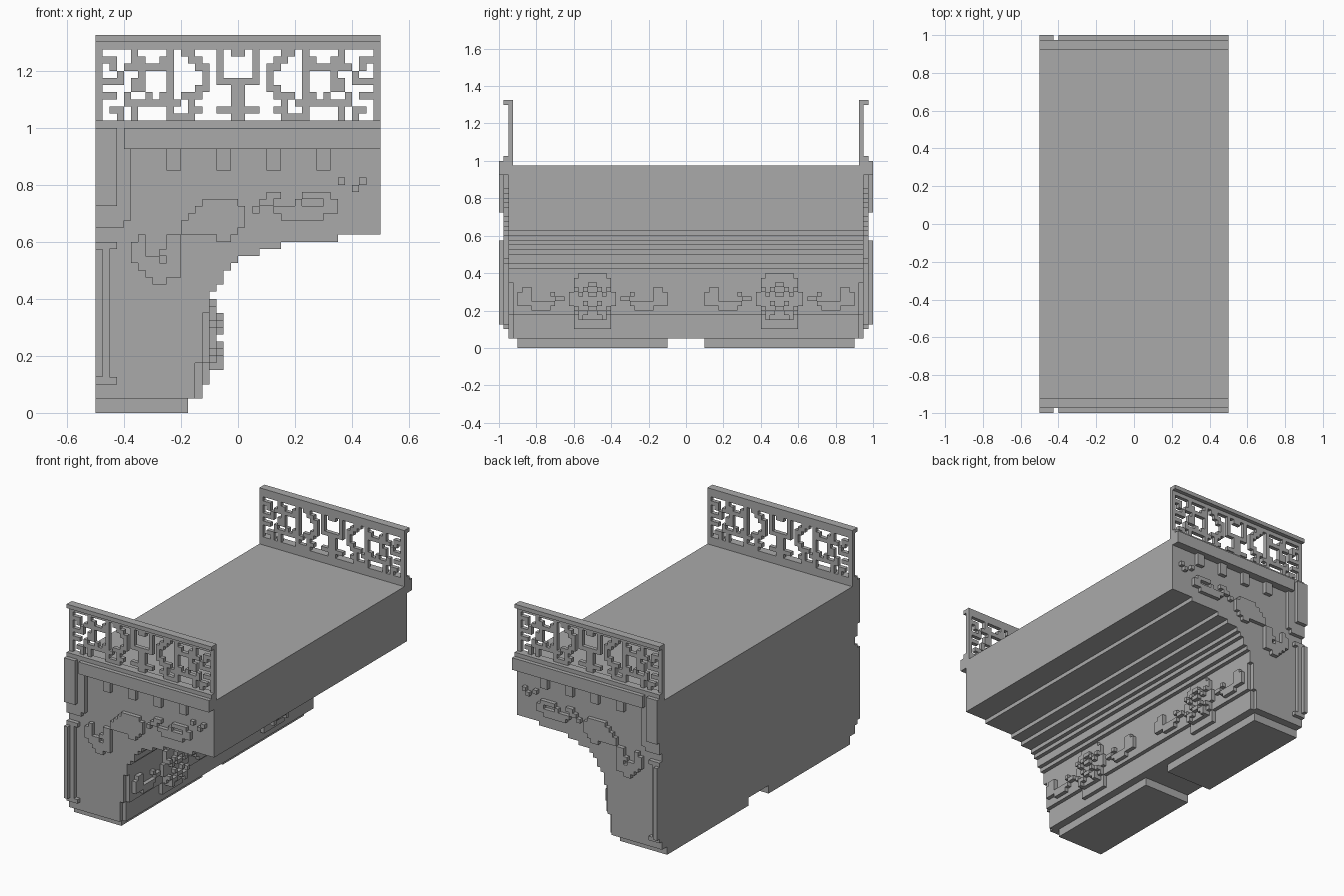
import bpy
import bmesh

cube = bpy.data.objects.get("Cube")
if cube:
    bpy.data.objects.remove(cube, do_unlink=True)

U = 0.025  # block size of the whole model

stone = bpy.data.materials.new("grey stone")
stone.use_nodes = True
GREY = (0.4, 0.4, 0.4, 1)
stone.diffuse_color = GREY
stone.node_tree.nodes["Principled BSDF"].inputs["Base Color"].default_value = GREY


def finish(name, bm):
    bmesh.ops.remove_doubles(bm, verts=bm.verts, dist=0.001)
    bmesh.ops.dissolve_limit(bm, angle_limit=0.01, verts=bm.verts, edges=bm.edges)
    bmesh.ops.recalc_face_normals(bm, faces=bm.faces)
    mesh = bpy.data.meshes.new(name)
    bm.to_mesh(mesh)
    bm.free()
    mesh.materials.append(stone)
    obj = bpy.data.objects.new(name, mesh)
    bpy.context.collection.objects.link(obj)
    return obj


def box(name, x0, x1, y0, y1, z0, z1):
    bm = bmesh.new()
    bmesh.ops.create_cube(bm, size=1)
    for v in bm.verts:
        v.co.x = x0 if v.co.x < 0 else x1
        v.co.y = y0 if v.co.y < 0 else y1
        v.co.z = z0 if v.co.z < 0 else z1
    return finish(name, bm)


def both_ends(name, x0, x1, y0, y1, z0, z1):
    """The same box on the front and back ends."""
    box("front_" + name, x0, x1, -y1, -y0, z0, z1)
    box("back_" + name, x0, x1, y0, y1, z0, z1)


def relief(name, rows, place):
    """Blocks one cell deep from a text map; place(u, d, v) gives the position."""
    cells = {(c, -r - 1) for r, row in enumerate(rows)
             for c, ch in enumerate(row) if ch == "#"}
    bm = bmesh.new()

    def quad(*pts):
        bm.faces.new([bm.verts.new(place(*p)) for p in pts])

    for c, r in cells:
        e, t = c + 1, r + 1
        for d in (0, 1):
            quad((c, d, r), (e, d, r), (e, d, t), (c, d, t))
        for dc, u in ((-1, c), (1, e)):
            if (c + dc, r) not in cells:
                quad((u, 0, r), (u, 1, r), (u, 1, t), (u, 0, t))
        for dr, v in ((-1, r), (1, t)):
            if (c, r + dr) not in cells:
                quad((c, 0, v), (e, 0, v), (e, 1, v), (c, 1, v))
    return finish(name, bm)


def end_relief(name, rows, x, y, z):
    for label, s in (("front_", -1), ("back_", 1)):
        relief(label + name, rows,
               lambda u, d, v: (x + u * U, s * (y + d * U), z + v * U))


def pier_relief(name, half_rows, x, z):
    rows = [r[::-1] + r for r in half_rows]
    mid = len(half_rows[0])
    for label, yc in (("front_", -0.5), ("back_", 0.5)):
        relief(label + name, rows,
               lambda u, d, v: (x + d * U, yc + (u - mid) * U, z + v * U))


# Stepped half-arch body: pairs of (right edge, top of that step)
ARCH = [(-0.1, 0.425), (-0.075, 0.45), (-0.05, 0.5), (-0.025, 0.525),
        (0, 0.55), (0.05, 0.55), (0.075, 0.575), (0.15, 0.6), (0.35, 0.625)]


def arch_slab(name, foot, y0, y1, top):
    pts = [(-0.5, 0.05)]
    z = 0.05
    for x, step in foot + ARCH:
        pts += [(x, z), (x, step)]
        z = step
    pts += [(0.5, z), (0.5, top), (-0.5, top)]
    bm = bmesh.new()
    face = bm.faces.new([bm.verts.new((x, y0, h)) for x, h in pts])
    ext = bmesh.ops.extrude_face_region(bm, geom=[face])
    for v in ext["geom"]:
        if isinstance(v, bmesh.types.BMVert):
            v.co.y = y1
    finish(name, bm)


arch_slab("bridge_body", [(-0.125, 0.175), (-0.1, 0.35)], -0.925, 0.925, 0.975)
for label, a, b in (("front", -0.95, -0.925), ("back", 0.925, 0.95)):
    arch_slab(label + "_side_wall", [(-0.15, 0.175), (-0.125, 0.35)], a, b, 1.0)

# Two feet
for label, a, b in (("front", -0.9, -0.1), ("back", 0.1, 0.9)):
    box(label + "_foot", -0.5, -0.175, a, b, 0, 0.05)

# Cornice, teeth and corner pilasters
both_ends("cornice", -0.4, 0.5, 0.95, 1.0, 0.925, 1.0)
both_ends("upper_pilaster_back", -0.5, -0.375, 0.95, 0.975, 0.675, 1.0)
both_ends("upper_pilaster_foot", -0.5, -0.4, 0.95, 0.975, 0.65, 0.675)
both_ends("upper_pilaster", -0.5, -0.425, 0.975, 1.0, 0.725, 1.0)
both_ends("lower_pilaster_back", -0.5, -0.45, 0.95, 0.975, 0.125, 0.575)
both_ends("lower_pilaster", -0.5, -0.475, 0.975, 1.0, 0.125, 0.575)
both_ends("lower_pilaster_cap", -0.5, -0.425, 0.95, 0.975, 0.575, 0.6)
both_ends("lower_pilaster_base", -0.5, -0.425, 0.95, 0.975, 0.1, 0.125)
for i in range(4):
    x = -0.25 + 0.175 * i
    both_ends("tooth", x, x + 0.05, 0.95, 0.975, 0.85, 0.925)

# Pierced balustrades with rails
both_ends("bottom_rail", -0.5, 0.5, 0.925, 0.975, 1.0, 1.025)
both_ends("top_rail", -0.5, 0.5, 0.925, 0.975, 1.3, 1.325)
LATTICE = [
    "####################",
    "#....#....#.##...#.#",
    "###..##..##..##..#..",
    "#.#.#######...##.#..",
    "#..#..#...#....#.#..",
    "####.##...#....#.###",
    "#....##...#...##...#",
    "###.#..#.##.###....#",
    "#...########.#.....#",
    "#.##.#....#..##..###",
    "#..#.#....####.....#",
]
end_relief("balustrade", [r + r[::-1] for r in LATTICE], -0.5, 0.925, 1.3)

# Scroll ornaments on the side walls
SCROLL = [
    ".............................#.......",
    "............................#..#.....",
    ".............................#.......",
]
SCROLL = [
    "............................#..#",
    ".............................#.#",
    "..............................#.",
]
end_relief("cloud_blocks", ["#..#", "..#."], 0.35, 0.95, 0.825)
end_relief("small_scroll", [
    "..##...####.",
    ".##...#...##",
    "#..#########",
    "....######..",
], 0.05, 0.95, 0.775)
end_relief("large_scroll", [
    "..........#####.",
    ".........#######",
    "........########",
    ".......#########",
    ".......########.",
    ".#...##.....##..",
    "##...##.........",
    "##..###.........",
    "####.##.........",
    ".######.........",
    "..#####.........",
    "...##...........",
], -0.375, 0.95, 0.75)

# Medallions and scrolls on the pier face
for label, a, b in (("front", -0.6, -0.4), ("back", 0.4, 0.6)):
    box(label + "_medallion_plate", -0.15, -0.1, a, b, 0.1, 0.175)
pier_relief("medallion", [
    "###.............",
    "####............",
    "####............",
    "####.........##.",
    "#####...#....###",
    "#####.##.....###",
    "#####...########",
    "####.....####...",
    "####............",
    "###.............",
], -0.1, 0.4)
pier_relief("medallion_blocks", [
    "#...",
    ".#.#",
    "#.#.",
    "....",
    ".#..",
    "#..#",
    ".##.",
    "..#.",
], -0.075, 0.35)
